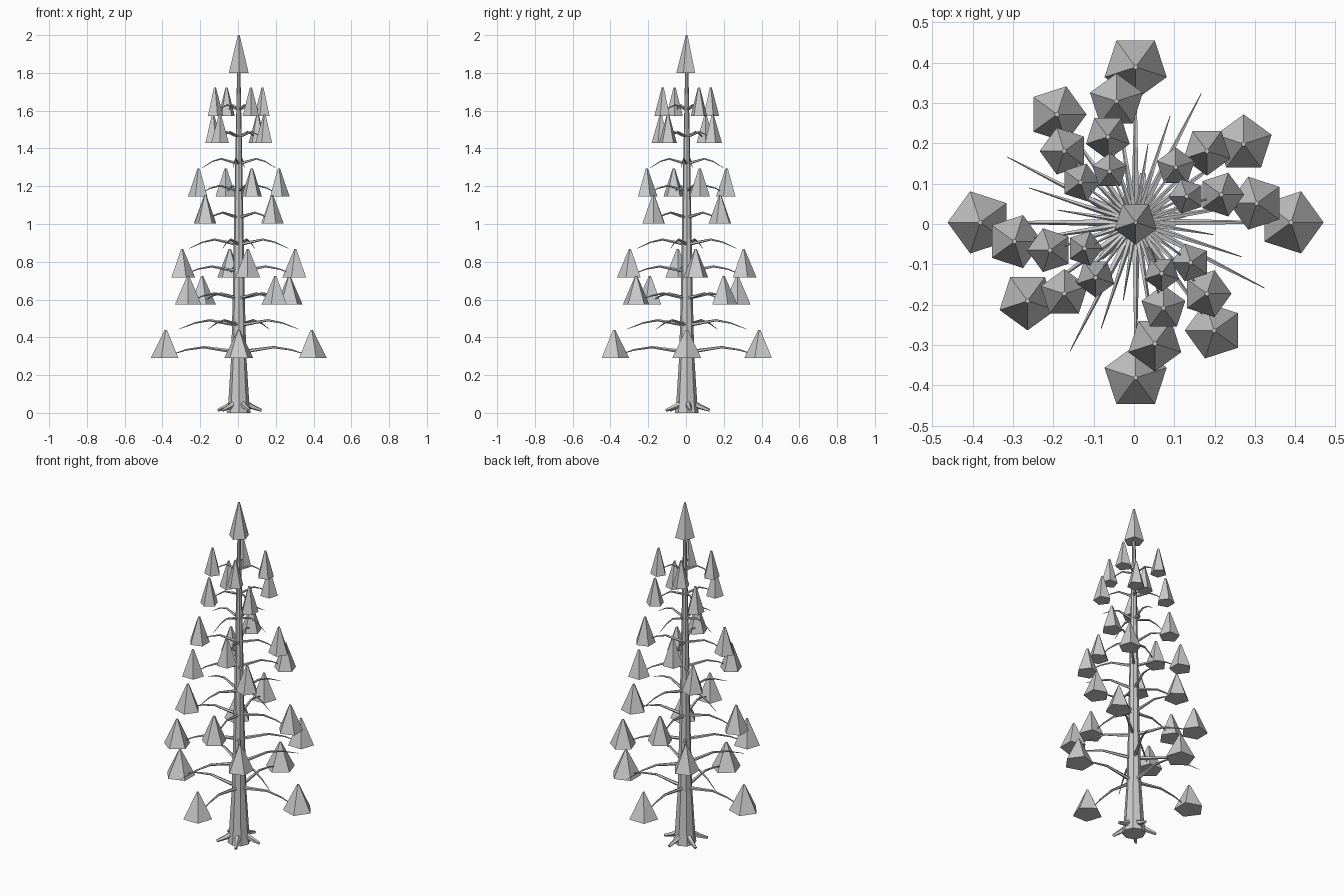
import bpy, bmesh
from math import sin, cos, pi, radians
from mathutils import Vector

if "Cube" in bpy.data.objects:
    bpy.data.objects.remove(bpy.data.objects["Cube"])

OFFSET = Vector((0.004, 0.004, 0))   # tree axis sits slightly off the box centre


def tube(bm, path, radii, sides, yaw=0.0):
    """Tapered flat-faced tube through the path points, capped at both ends."""
    path = [Vector(p) + OFFSET for p in path]
    rings = []
    for i, p in enumerate(path):
        d = (path[min(i + 1, len(path) - 1)] - path[max(i - 1, 0)]).normalized()
        u = Vector((0, 0, 1)).cross(d)
        u = u.normalized() if u.length > 1e-4 else Vector((1, 0, 0))
        v = d.cross(u)
        rings.append([bm.verts.new(p + radii[i] * (u * cos(a) + v * sin(a)))
                      for a in (yaw + 2 * pi * k / sides for k in range(sides))])
    for a, b in zip(rings, rings[1:]):
        for k in range(sides):
            n = (k + 1) % sides
            bm.faces.new((a[k], a[n], b[n], b[k]))
    bm.faces.new(rings[0][::-1])
    bm.faces.new(rings[-1])


def finish(bm, name):
    bmesh.ops.recalc_face_normals(bm, faces=bm.faces)
    mesh = bpy.data.meshes.new(name)
    bm.to_mesh(mesh)
    bm.free()
    bpy.context.collection.objects.link(bpy.data.objects.new(name, mesh))


def polar(r, a, z):
    return (r * cos(a), r * sin(a), z)


# Trunk with flared foot
bm = bmesh.new()
profile = [(0.0, 0.062), (0.06, 0.055), (0.3, 0.040), (0.65, 0.031),
           (1.1, 0.023), (1.5, 0.015), (1.85, 0.008)]
tube(bm, [(0, 0, z) for z, r in profile], [r for z, r in profile], 8)
finish(bm, "trunk")

# Roots
bm = bmesh.new()
for k in range(5):
    a = radians(9 + 72 * k)
    tube(bm, [polar(0.03, a, 0.055), polar(0.07, a, 0.033), polar(0.122, a, 0.014)],
         [0.018, 0.014, 0.008], 5)
finish(bm, "roots")

# Spiralling tiers of four branches; every third tier is bare
branches, foliage = bmesh.new(), bmesh.new()
for i in range(10):
    z = 0.34 + 0.1425 * i
    reach = 0.385 - 0.027 * i
    thick = 0.011 - 0.0004 * i
    size = 0.081 - 0.004 * i
    for j in range(4):
        a = radians(63 * i + 90 * j)
        tube(branches,
             [polar(0.0, a, z - 0.018), polar(0.2 * reach, a, z - 0.008),
              polar(0.48 * reach, a, z + 0.008), polar(0.72 * reach, a, z - 0.006),
              polar(reach, a, z - 0.04)],
             [thick, thick * 0.85, thick * 0.6, thick * 0.4, 0.001], 5)
        if i % 3 != 1:
            tube(foliage, [polar(reach, a, z - 0.05), polar(reach, a, z + 0.1)],
                 [size, 0.006], 5, radians(-90 * j))
finish(branches, "branches")
finish(foliage, "foliage_cones")

# Crown cone at the top
bm = bmesh.new()
tube(bm, [(0, 0, 1.8), (0, 0, 2.0)], [0.055, 0.005], 5, radians(54))
finish(bm, "crown_cone")
